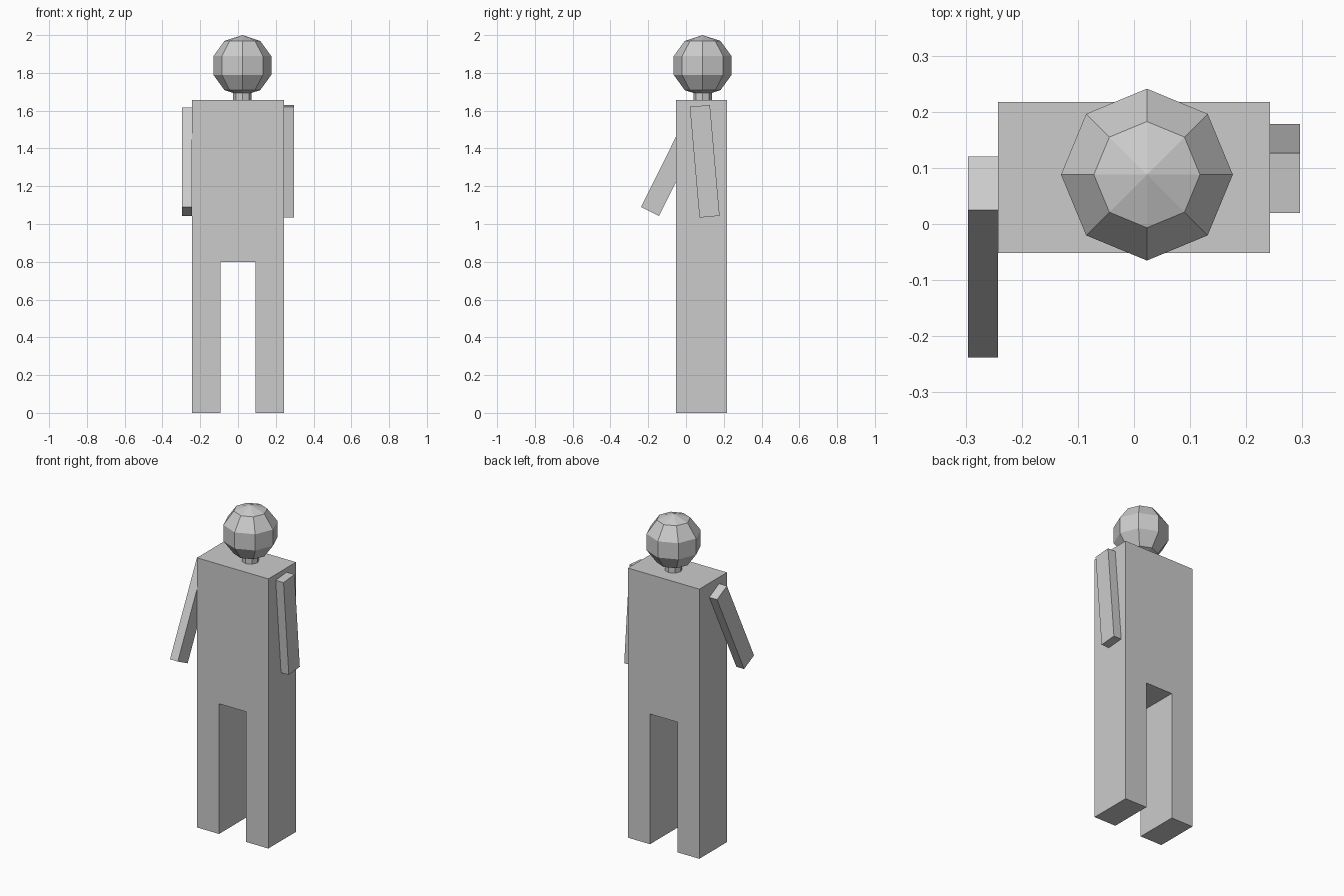
import bpy
import bmesh
from math import radians
from mathutils import Matrix, Vector

if "Cube" in bpy.data.objects:
    bpy.data.objects.remove(bpy.data.objects["Cube"])


def make_object(name, bm):
    bmesh.ops.recalc_face_normals(bm, faces=bm.faces[:])
    mesh = bpy.data.meshes.new(name)
    bm.to_mesh(mesh)
    bm.free()
    obj = bpy.data.objects.new(name, mesh)
    bpy.context.collection.objects.link(obj)
    return obj


# Torso and legs: one front profile extruded front to back
half = [(0.0925, 0.8), (0.0925, 0), (0.2425, 0), (0.2425, 1.657)]
profile = half + [(-x, z) for x, z in reversed(half)]
bm = bmesh.new()
face = bm.faces.new([bm.verts.new((x, -0.052, z)) for x, z in profile])
extruded = bmesh.ops.extrude_face_region(bm, geom=[face])
moved = [g for g in extruded["geom"] if isinstance(g, bmesh.types.BMVert)]
bmesh.ops.translate(bm, verts=moved, vec=(0, 0.269, 0))
make_object("torso_and_legs", bm)


# Arms: thin boxes swung about the shoulder axis
def arm(name, x, y, z, swing):
    bm = bmesh.new()
    bmesh.ops.create_cube(bm, size=1)
    bmesh.ops.scale(bm, vec=(0.053, 0.107, 0.589), verts=bm.verts)
    obj = make_object(name, bm)
    obj.location = (x, y, z)
    obj.rotation_euler.x = radians(swing)


arm("right_arm", -0.269, -0.059, 1.33, -26.5)
arm("left_arm", 0.269, 0.099, 1.332, 5)

# Head: low-poly sphere
axis = Vector((0.023, 0.088, 0))
bm = bmesh.new()
bmesh.ops.create_uvsphere(bm, u_segments=8, v_segments=5, radius=0.161,
                          matrix=Matrix.Translation(axis + Vector((0, 0, 1.839))))
make_object("head", bm)

# Neck: eight-sided cylinder
bm = bmesh.new()
bmesh.ops.create_cone(bm, cap_ends=True, segments=8, radius1=0.049, radius2=0.049,
                      depth=0.07, matrix=Matrix.Translation(axis + Vector((0, 0, 1.68))))
make_object("neck", bm)
